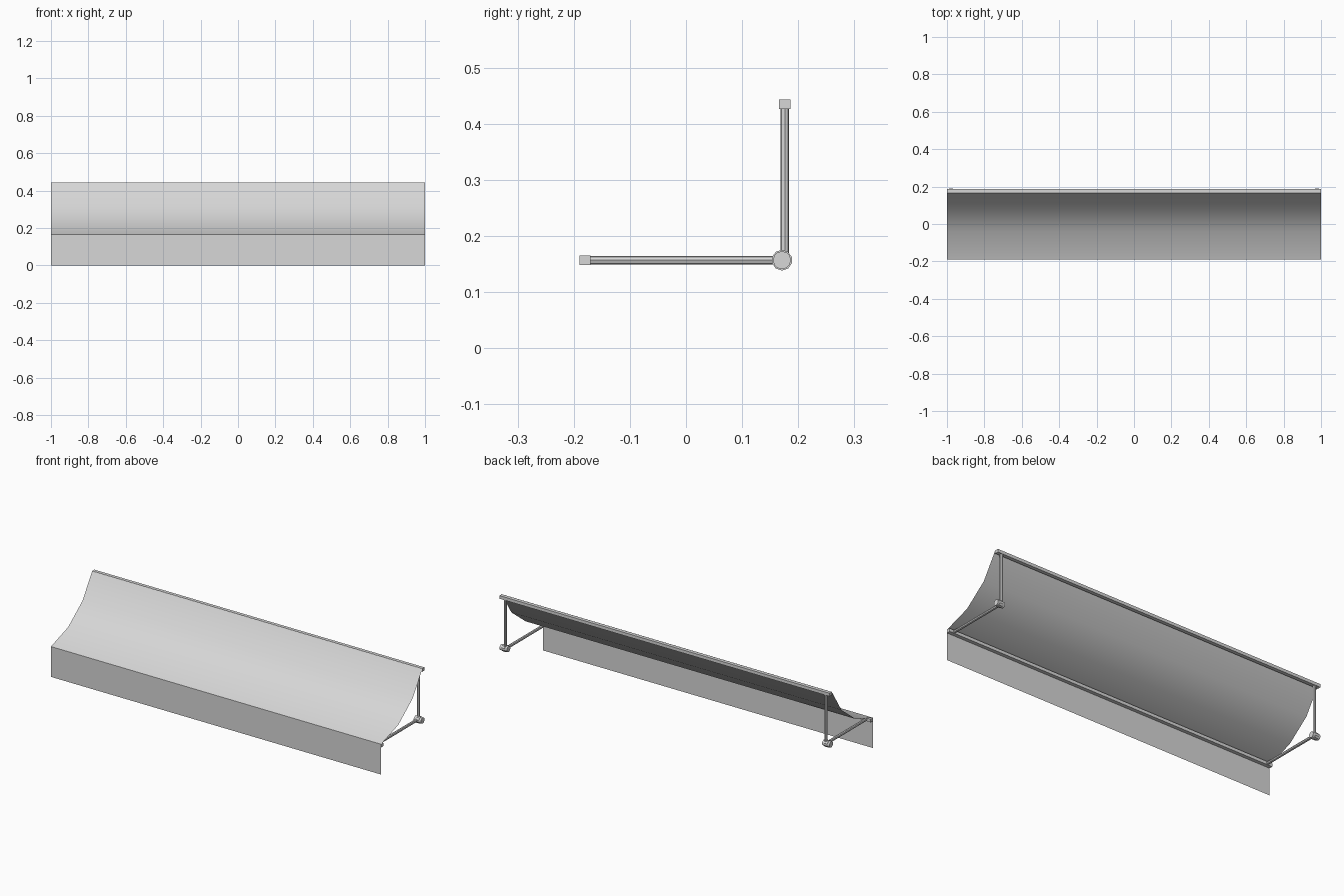
import bpy, bmesh
from math import sin, cos, atan2, asin, hypot
from mathutils import Vector

cube = bpy.data.objects.get("Cube")
if cube:
    bpy.data.objects.remove(cube, do_unlink=True)

grey = bpy.data.materials.new("light_grey")
grey.use_nodes = True
colour = (0.68, 0.68, 0.68, 1)
grey.diffuse_color = colour
grey.node_tree.nodes["Principled BSDF"].inputs["Base Color"].default_value = colour


def finish(name, bm, smooth=False):
    mesh = bpy.data.meshes.new(name)
    bm.to_mesh(mesh)
    bm.free()
    mesh.materials.append(grey)
    for poly in mesh.polygons:
        poly.use_smooth = smooth
    obj = bpy.data.objects.new(name, mesh)
    bpy.context.collection.objects.link(obj)


def sheet(name, profile, smooth):
    """Sweep a (y, z) profile across the full width."""
    bm = bmesh.new()
    rows = [[bm.verts.new((x, y, z)) for x in (-1, 1)] for y, z in profile]
    for (a, b), (d, c) in zip(rows, rows[1:]):
        bm.faces.new((a, b, c, d))
    finish(name, bm, smooth)


def rod(name, start, end, radius, sides):
    start, end = Vector(start), Vector(end)
    axis = end - start
    bm = bmesh.new()
    bmesh.ops.create_cone(bm, cap_ends=True, segments=sides, radius1=radius,
                          radius2=radius, depth=axis.length)
    bmesh.ops.rotate(bm, verts=bm.verts,
                     matrix=axis.to_track_quat('Z', 'Y').to_matrix())
    bmesh.ops.translate(bm, verts=bm.verts, vec=(start + end) / 2)
    finish(name, bm)


def bar(name, y, z):
    bm = bmesh.new()
    bmesh.ops.create_cube(bm, size=1)
    bmesh.ops.scale(bm, verts=bm.verts, vec=(2, 0.02, 0.017))
    bmesh.ops.translate(bm, verts=bm.verts, vec=(0, y, z))
    finish(name, bm)


# Sagging canopy: three panels along an arc below the chord from front to top
front, top, sag, panels = (-0.19, 0.166), (0.167, 0.444), 0.059, 3
dy, dz = top[0] - front[0], top[1] - front[1]
chord, slope = hypot(dy, dz), atan2(dz, dy)
radius = chord ** 2 / (8 * sag) + sag / 2
half = asin(chord / 2 / radius)
cy = (front[0] + top[0]) / 2 - (radius - sag) * sin(slope)
cz = (front[1] + top[1]) / 2 + (radius - sag) * cos(slope)
angles = [slope - half + 2 * half * i / panels for i in range(panels + 1)]
sheet("canopy", [(cy + radius * sin(a), cz - radius * cos(a)) for a in angles], True)

# Hanging front flap
sheet("valance", [(-0.19, 0), front], False)

# Long square bars
bar("wall_bar", 0.176, 0.435)
bar("front_bar", -0.18, 0.157)

# Arm, wall post and collared pivot at each end
for side, s in (("left", 1), ("right", -1)):
    x = 0.971 * s
    rod(side + "_wall_post", (x, 0.176, 0.157), (x, 0.176, 0.43), 0.008, 8)
    rod(side + "_arm", (x, 0.171, 0.157), (x, -0.175, 0.157), 0.0078, 8)
    rod(side + "_pivot", (0.955 * s, 0.171, 0.157), (0.999 * s, 0.171, 0.157), 0.016, 12)
    rod(side + "_pivot_collar", (0.968 * s, 0.171, 0.157),
        (0.988 * s, 0.171, 0.157), 0.0185, 10)
